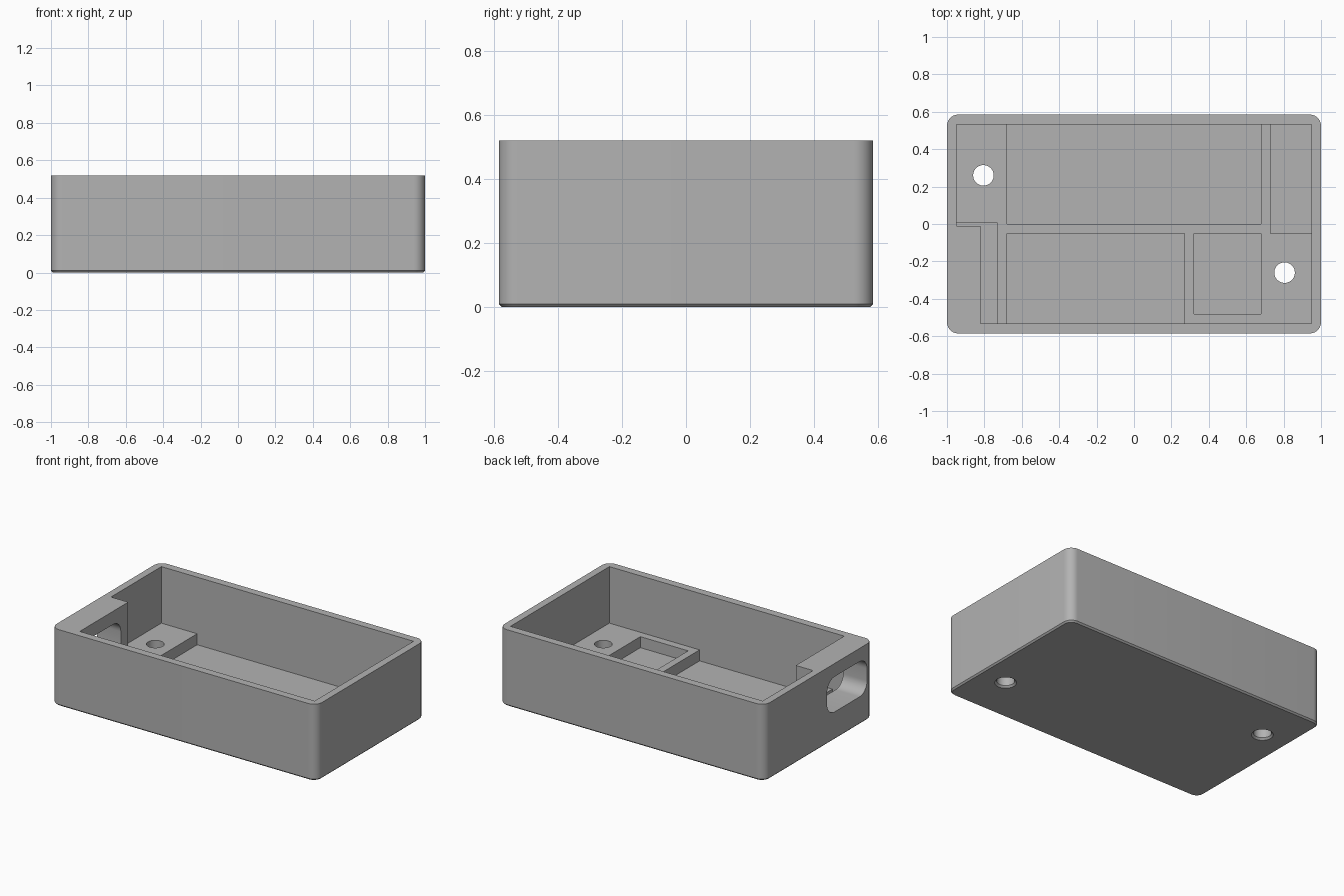
import bpy, bmesh
from math import sin, cos, pi

cube = bpy.data.objects.get("Cube")
if cube:
    bpy.data.objects.remove(cube, do_unlink=True)

HX, HY, TOP = 1.0, 0.585, 0.52      # outer half sizes and height
IX, IY = 0.95, 0.532                # inner wall positions
LEDGE, FLOOR = 0.135, 0.06          # raised floor and pocket floor heights

grey = bpy.data.materials.new("plain grey")
grey.use_nodes = True
grey.diffuse_color = (0.45, 0.45, 0.45, 1)
grey.node_tree.nodes["Principled BSDF"].inputs["Base Color"].default_value = grey.diffuse_color


def rounded_rect(hx, hy, r, steps=10):
    """Counter-clockwise outline of a rounded rectangle."""
    pts = []
    for i, (sx, sy) in enumerate([(1, 1), (-1, 1), (-1, -1), (1, -1)]):
        for k in range(steps + 1):
            a = (i + k / steps) * pi / 2
            pts.append((sx * (hx - r) + r * cos(a), sy * (hy - r) + r * sin(a)))
    return pts


def circle(cx, cy, r, n=40):
    return [(cx + r * cos(2 * pi * i / n), cy + r * sin(2 * pi * i / n)) for i in range(n)]


def rect(x0, x1, y0, y1):
    return [(x0, y0), (x1, y0), (x1, y1), (x0, y1)]


def loft(name, loops):
    """Closed solid through a stack of matching point loops."""
    bm = bmesh.new()
    rings = [[bm.verts.new(p) for p in loop] for loop in loops]
    n = len(rings[0])
    for a, b in zip(rings, rings[1:]):
        for i in range(n):
            j = (i + 1) % n
            bm.faces.new((a[i], a[j], b[j], b[i]))
    bm.faces.new(rings[0][::-1])
    bm.faces.new(rings[-1])
    bmesh.ops.recalc_face_normals(bm, faces=bm.faces)
    mesh = bpy.data.meshes.new(name)
    bm.to_mesh(mesh)
    bm.free()
    mesh.materials.append(grey)
    obj = bpy.data.objects.new(name, mesh)
    bpy.context.collection.objects.link(obj)
    return obj


def stack(name, *levels):
    """Solid from (outline, height) pairs."""
    return loft(name, [[(x, y, z) for x, y in outline] for outline, z in levels])


def cut(target, cutter):
    cutter.hide_render = True
    mod = target.modifiers.new(cutter.name, 'BOOLEAN')
    mod.operation, mod.solver, mod.object = 'DIFFERENCE', 'EXACT', cutter
    bpy.context.view_layer.objects.active = target
    bpy.ops.object.modifier_apply(modifier=mod.name)
    bpy.data.objects.remove(cutter, do_unlink=True)


# Outer tray body with rounded corners and a small bottom chamfer
body = stack("tray_body",
             (rounded_rect(HX - 0.01, HY - 0.01, 0.05), 0),
             (rounded_rect(HX, HY, 0.06), 0.01),
             (rounded_rect(HX, HY, 0.06), TOP))

# Main cavity, leaving a solid port block in the front corner
bx, by = -0.82, -0.01
cavity = [(bx, -IY), (IX, -IY), (IX, IY), (-IX, IY), (-IX, by), (bx, by)]
cut(body, stack("cavity_cutter", (cavity, LEDGE), (cavity, TOP + 0.1)))

# Pockets sunk into the raised floor
port_pocket = [(bx, -IY), (-0.73, -IY), (-0.73, 0.005), (-IX, 0.005), (-IX, by), (bx, by)]
pockets = [rect(-0.68, 0.68, 0, IY), rect(-0.68, 0.27, -IY, -0.05),
           rect(0.32, 0.68, -0.48, -0.05), rect(0.73, IX, -0.05, IY), port_pocket]
for outline in pockets:
    cut(body, stack("pocket_cutter", (outline, FLOOR), (outline, LEDGE + 0.1)))

# Rounded port opening through the end wall and block
slot = rounded_rect(0.215, 0.12, 0.08)
cut(body, loft("slot_cutter", [[(x, y - 0.305, z + 0.31) for y, z in slot]
                               for x in (-1.1, -0.78)]))

# Two screw holes with a chamfered bottom rim
for s in (-1, 1):
    cx, cy = s * 0.805, s * -0.26
    wide, narrow = circle(cx, cy, 0.067), circle(cx, cy, 0.055)
    cut(body, stack("hole_cutter", (wide, -0.05), (wide, 0), (narrow, 0.012), (narrow, 0.3)))

# Smooth the rounded walls, keep the edges crisp
bpy.ops.object.select_all(action='DESELECT')
body.select_set(True)
bpy.context.view_layer.objects.active = body
bpy.ops.object.shade_smooth_by_angle(angle=pi / 6)
